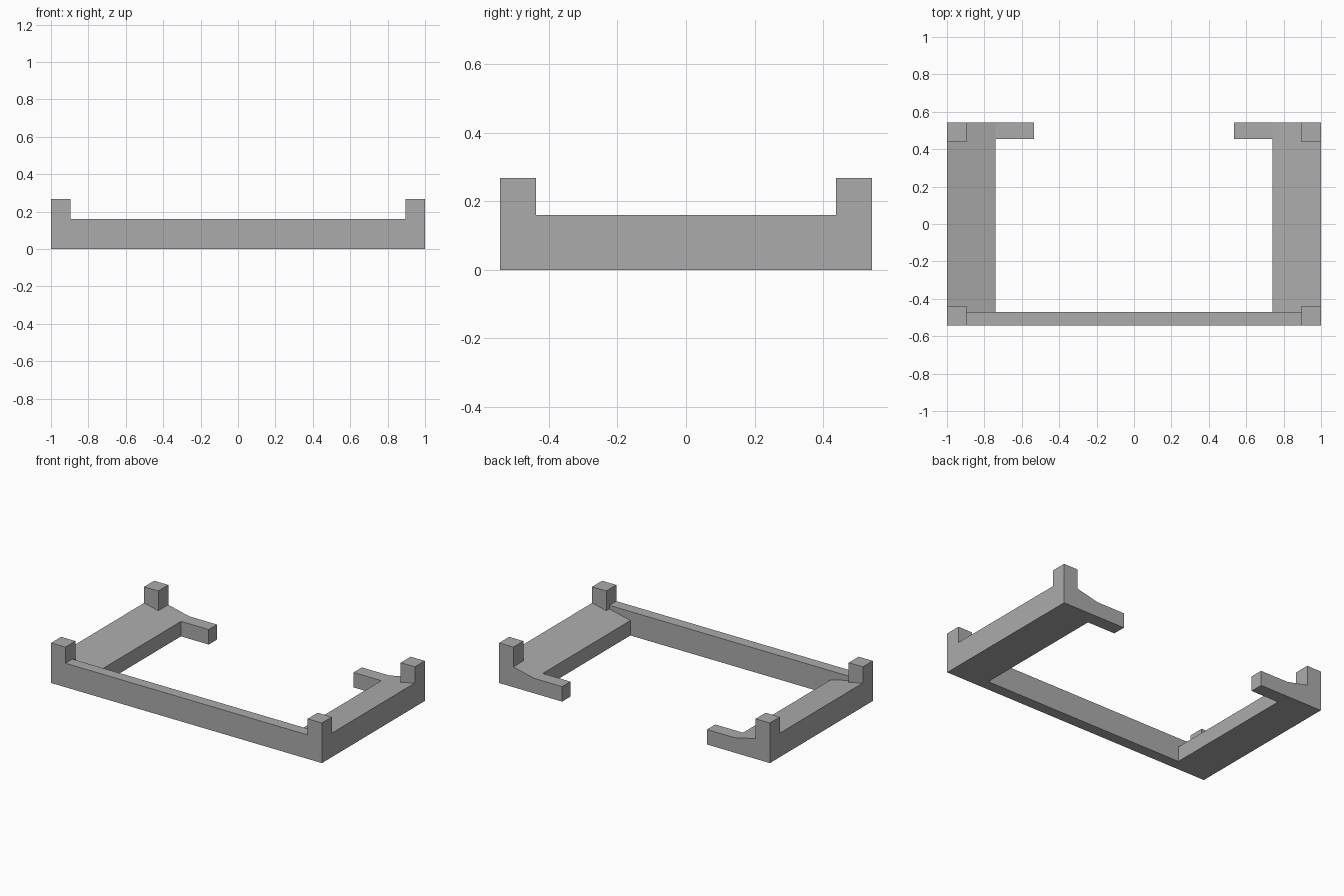
import bpy
import bmesh

default = bpy.data.objects.get("Cube")
if default:
    bpy.data.objects.remove(default, do_unlink=True)

# Overall dimensions
HX, HY = 1.0, 0.543        # half width and half depth
INNER_X = 0.74             # inner edge of the side decks
STUB_X = 0.535             # inner end of the rear stubs
RAIL_Y = -0.47             # inner face of the front rail
STUB_Y = 0.455             # inner face of the rear stubs
HIGH, LOW = 0.16, 0.10     # deck height outside and inside
POST, POST_TOP = 0.105, 0.268

grey = bpy.data.materials.new("plain grey")
grey.use_nodes = True
colour = (0.41, 0.41, 0.41, 1)
grey.diffuse_color = colour
grey.node_tree.nodes["Principled BSDF"].inputs["Base Color"].default_value = colour


def prism(name, profile, y0, y1):
    """Extrude an x-z profile along y."""
    bm = bmesh.new()
    face = bm.faces.new([bm.verts.new((x, y0, z)) for x, z in profile])
    moved = bmesh.ops.extrude_face_region(bm, geom=[face])["geom"]
    verts = [v for v in moved if isinstance(v, bmesh.types.BMVert)]
    bmesh.ops.translate(bm, verts=verts, vec=(0, y1 - y0, 0))
    bmesh.ops.recalc_face_normals(bm, faces=bm.faces)
    mesh = bpy.data.meshes.new(name)
    bm.to_mesh(mesh)
    bm.free()
    mesh.materials.append(grey)
    obj = bpy.data.objects.new(name, mesh)
    bpy.context.collection.objects.link(obj)
    return obj


def box(name, x0, x1, y0, y1, top):
    return prism(name, [(x0, 0), (x1, 0), (x1, top), (x0, top)], y0, y1)


# Front rail, the body everything is joined to
frame = box("frame", -HX, HX, -HY, RAIL_Y, HIGH)
parts = []

for side, s in (("left", 1), ("right", -1)):
    # Side deck sloping down towards the middle
    deck = [(s * HX, 0), (s * HX, HIGH), (s * INNER_X, LOW), (s * INNER_X, 0)]
    parts.append(prism(side + "_deck", deck, -HY, HY))
    # Rear stub, level with the deck's inner edge
    parts.append(box(side + "_stub", s * STUB_X, s * INNER_X, STUB_Y, HY, LOW))
    # Corner posts
    for end, e in (("front", -1), ("back", 1)):
        ys = sorted((e * HY, e * (HY - POST)))
        parts.append(box(f"{side}_{end}_post", s * HX, s * (HX - POST), *ys, POST_TOP))

# Join the parts into one clean solid
for part in parts:
    mod = frame.modifiers.new(part.name, "BOOLEAN")
    mod.operation = "UNION"
    mod.solver = "EXACT"
    mod.object = part

graph = bpy.context.evaluated_depsgraph_get()
solid = bpy.data.meshes.new_from_object(frame.evaluated_get(graph))
frame.modifiers.clear()
frame.data = solid
for part in parts:
    bpy.data.objects.remove(part, do_unlink=True)
